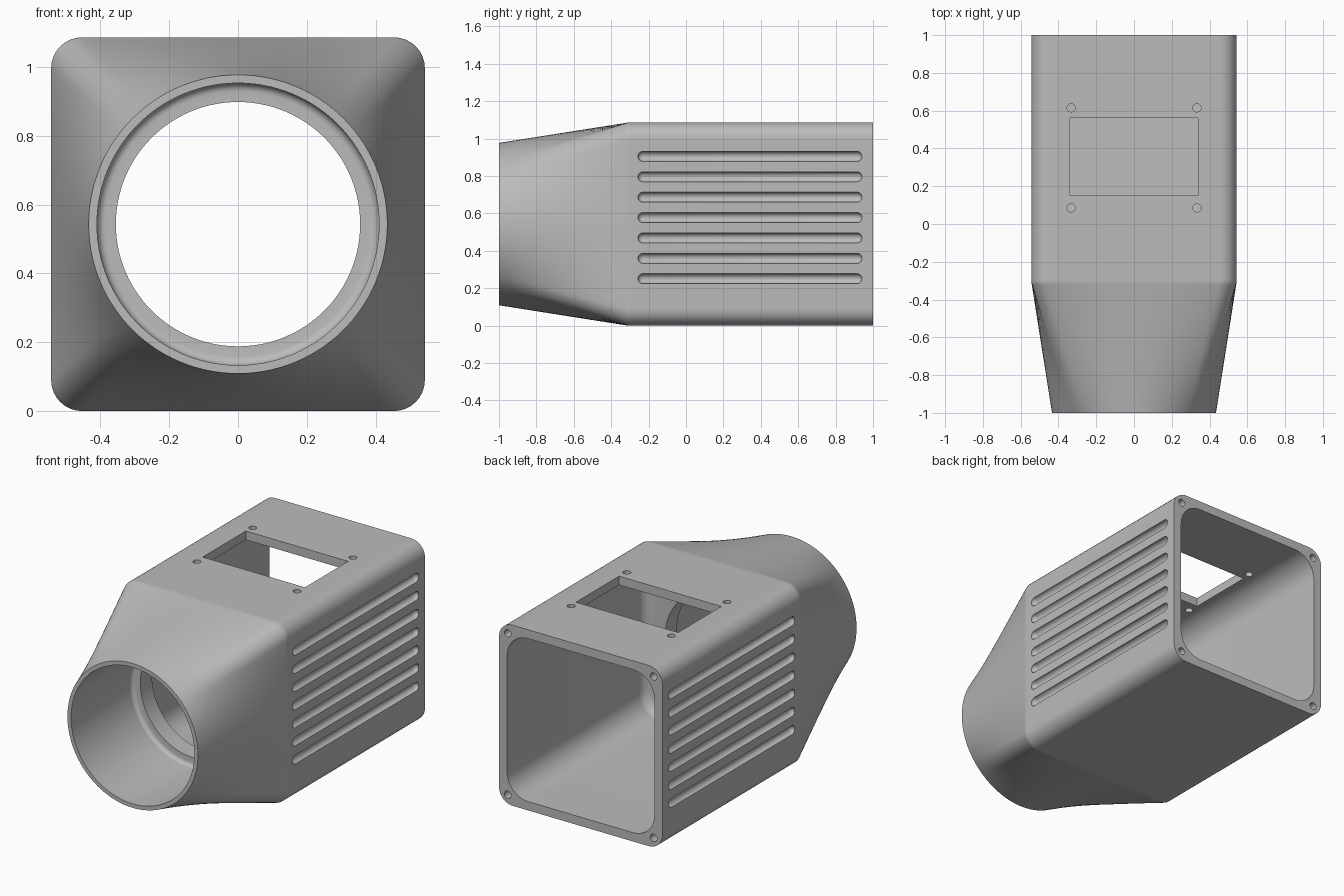
import bpy, bmesh
from math import sin, cos, pi, radians
from mathutils import Matrix, Vector

default = bpy.data.objects.get("Cube")
if default:
    bpy.data.objects.remove(default, do_unlink=True)

HALF = 0.543        # half width of the body, also the height of its axis
CORNER = 0.09       # outer corner radius
STRAIGHT, ARC = 24, 8

grey = bpy.data.materials.new("plain grey")
grey.diffuse_color = (0.5, 0.5, 0.5, 1)
grey.use_nodes = True
grey.node_tree.nodes["Principled BSDF"].inputs["Base Color"].default_value = (0.5, 0.5, 0.5, 1)


def four_sides(quarter):
    """Repeat the points of one side around the axis."""
    return [Matrix.Rotation(k * pi / 2, 2) @ p for k in range(4) for p in quarter]


def square(half, r):
    """Rounded square section."""
    c = half - r
    side = [Vector((half, -c + 2 * c * i / STRAIGHT)) for i in range(STRAIGHT)]
    turns = [pi / 2 * i / ARC for i in range(ARC)]
    return four_sides(side + [Vector((c + r * cos(a), c + r * sin(a))) for a in turns])


def circle(r):
    """Round section whose points pair up with those of the rounded square."""
    flat = radians(39)
    angles = [-flat + 2 * flat * i / STRAIGHT for i in range(STRAIGHT)]
    angles += [flat + (pi / 2 - 2 * flat) * i / ARC for i in range(ARC)]
    return four_sides([Vector((r * cos(a), r * sin(a))) for a in angles])


# Sections in order: outside from front to back, then inside from back to front
sections = []
round_end, box_end = circle(0.434), square(HALF, CORNER)
for t in [i / 12 for i in range(12)] + [0.985, 1]:
    sections.append((-1 + 0.69 * t, [a.lerp(b, t) for a, b in zip(round_end, box_end)]))
sections += [(-0.295, box_end), (1, box_end)]

# Rear cavity with a filleted end wall
sections.append((1, square(0.49, 0.14)))
fillet = 0.06
for i in range(9):
    a = pi / 2 * i / 8
    inset = fillet * (1 - cos(a))
    sections.append((-0.25 - fillet * sin(a), square(0.49 - inset, 0.14 - inset)))

# Ledge with a round opening, then the filleted front bore
sections += [(-0.31, circle(0.355)), (-0.42, circle(0.355))]
fillet = 0.025
for i in range(7):
    a = pi / 2 * i / 6
    sections.append((-0.42 - fillet + fillet * cos(a), circle(0.41 - fillet + fillet * sin(a))))
sections.append((-1, circle(0.41)))

bm = bmesh.new()
rings = [[bm.verts.new((p.x, y, p.y + HALF)) for p in pts] for y, pts in sections]
for j, ring in enumerate(rings):
    following = rings[(j + 1) % len(rings)]
    for i in range(len(ring)):
        k = (i + 1) % len(ring)
        bm.faces.new((ring[i], ring[k], following[k], following[i]))
bmesh.ops.recalc_face_normals(bm, faces=bm.faces)


def make_object(name, bm):
    mesh = bpy.data.meshes.new(name)
    bm.to_mesh(mesh)
    bm.free()
    mesh.materials.append(grey)
    obj = bpy.data.objects.new(name, mesh)
    bpy.context.collection.objects.link(obj)
    return obj


housing = make_object("housing", bm)

# Cutter holding every groove, hole and window
bm = bmesh.new()
lay_down = Matrix.Rotation(-pi / 2, 4, 'X')


def hole(location, depth, turn=Matrix()):
    bmesh.ops.create_cone(bm, cap_ends=True, segments=24, radius1=0.022, radius2=0.022,
                          depth=depth, matrix=Matrix.Translation(location) @ turn)


def groove(x, z):
    """Round-ended bar that runs along the side wall."""
    made = bmesh.ops.create_uvsphere(bm, u_segments=24, v_segments=13, radius=0.027,
                                     matrix=lay_down)
    for v in made["verts"]:
        v.co += Vector((x, 0.914 if v.co.y > 0 else -0.23, z))


for side in (-1, 1):
    for row in range(7):
        groove(side * HALF, 0.251 + row * 0.109)
    for up in (-1, 1):
        hole((side * 0.485, 0.93, HALF + up * 0.485), 0.3, lay_down)
    for y in (0.085, 0.615):
        hole((side * 0.333, y, 1.06), 0.2)
bmesh.ops.create_cube(bm, size=1, matrix=Matrix.Translation((0, 0.355, 1.06))
                      @ Matrix.Diagonal((0.68, 0.41, 0.3, 1)))
bmesh.ops.recalc_face_normals(bm, faces=bm.faces)
cutter = make_object("cutter", bm)
cutter.hide_render = True

# Cut the housing, then smooth it
cut = housing.modifiers.new("cuts", 'BOOLEAN')
cut.operation = 'DIFFERENCE'
cut.solver = 'EXACT'
cut.object = cutter
bpy.ops.object.select_all(action='DESELECT')
housing.select_set(True)
bpy.context.view_layer.objects.active = housing
bpy.ops.object.modifier_apply(modifier=cut.name)
bpy.data.objects.remove(cutter, do_unlink=True)
bpy.ops.object.shade_smooth_by_angle(angle=radians(30))
